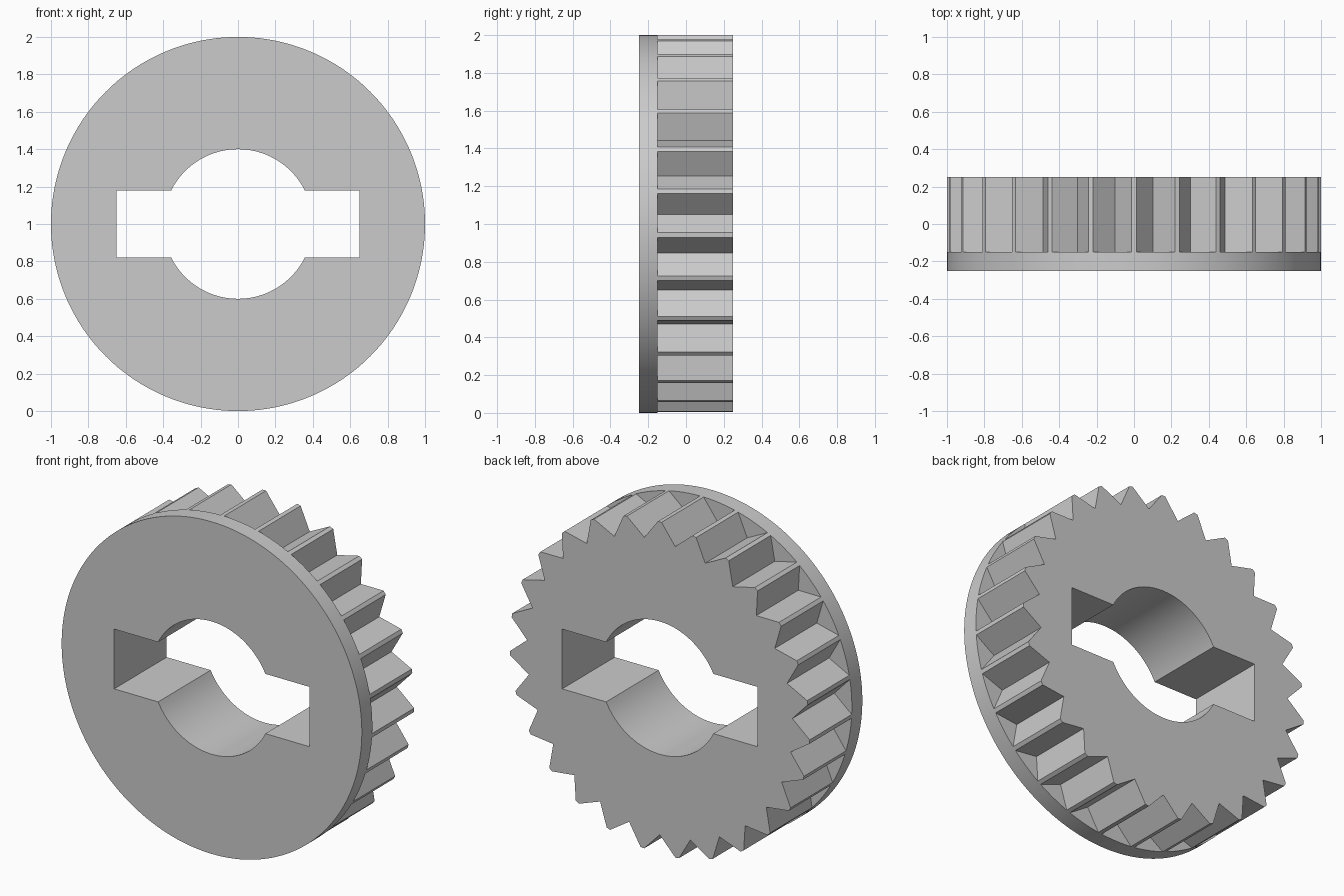
import bpy
import bmesh
from math import sin, cos, pi, radians
from mathutils import Vector

cube = bpy.data.objects.get("Cube")
if cube:
    bpy.data.objects.remove(cube, do_unlink=True)

TEETH = 27
ROOT = 0.885            # radius at the bottom of each notch
TIP_HALF = radians(0.69)
FRONT, STEP, BACK = -0.25, -0.15, 0.25

grey = bpy.data.materials.new("plain grey")
grey.use_nodes = True
colour = (0.6, 0.6, 0.6, 1)
grey.diffuse_color = colour
grey.node_tree.nodes["Principled BSDF"].inputs["Base Color"].default_value = colour


def polar(radius, angle):
    """Point in the wheel's plane, angle measured from the top."""
    return Vector((radius * sin(angle), 1 + radius * cos(angle)))


def circle(radius, sides):
    return [polar(radius, 2 * pi * i / sides) for i in range(sides)]


def prisms(name, outlines, y0, y1):
    """Extrude each closed x-z outline from y0 to y1."""
    bm = bmesh.new()
    for outline in outlines:
        face = bm.faces.new([bm.verts.new((p.x, y0, p.y)) for p in outline])
        grown = bmesh.ops.extrude_face_region(bm, geom=[face])["geom"]
        verts = [v for v in grown if isinstance(v, bmesh.types.BMVert)]
        bmesh.ops.translate(bm, verts=verts, vec=(0, y1 - y0, 0))
    bmesh.ops.recalc_face_normals(bm, faces=bm.faces)
    mesh = bpy.data.meshes.new(name)
    bm.to_mesh(mesh)
    bm.free()
    mesh.materials.append(grey)
    obj = bpy.data.objects.new(name, mesh)
    bpy.context.collection.objects.link(obj)
    return obj


def cut(target, cutter):
    cutter.hide_render = True
    mod = target.modifiers.new("cut", "BOOLEAN")
    mod.operation = "DIFFERENCE"
    mod.solver = "EXACT"
    mod.object = cutter
    bpy.context.view_layer.objects.active = target
    bpy.ops.object.modifier_apply(modifier=mod.name)
    bpy.data.objects.remove(cutter, do_unlink=True)


# Wheel blank: front flange and toothed band in one solid
wheel = prisms("toothed_wheel", [circle(1, TEETH * 8)], FRONT, BACK)

# V notches between the teeth, stopping at the flange
notches = []
pitch = 2 * pi / TEETH
for i in range(TEETH):
    middle = (i + 0.5) * pitch
    root = polar(ROOT, middle)
    sides = [polar(1, middle + s * (pitch / 2 - TIP_HALF)) for s in (-1, 1)]
    notches.append([root] + [root + (p - root) * 1.4 for p in sides])
cut(wheel, prisms("notch_cutter", notches, STEP, BACK + 0.1))

# Centre bore and the wide keyway slot
cut(wheel, prisms("bore_cutter", [circle(0.4, 96)], FRONT - 0.1, BACK + 0.1))
slot = [Vector((x * 0.65, 1 + z * 0.18))
        for x, z in ((-1, -1), (1, -1), (1, 1), (-1, 1))]
cut(wheel, prisms("keyway_cutter", [slot], FRONT - 0.1, BACK + 0.1))

# Smooth the round walls, keep the edges crisp
bpy.ops.object.select_all(action="DESELECT")
wheel.select_set(True)
bpy.context.view_layer.objects.active = wheel
bpy.ops.object.shade_smooth_by_angle(angle=radians(20))
